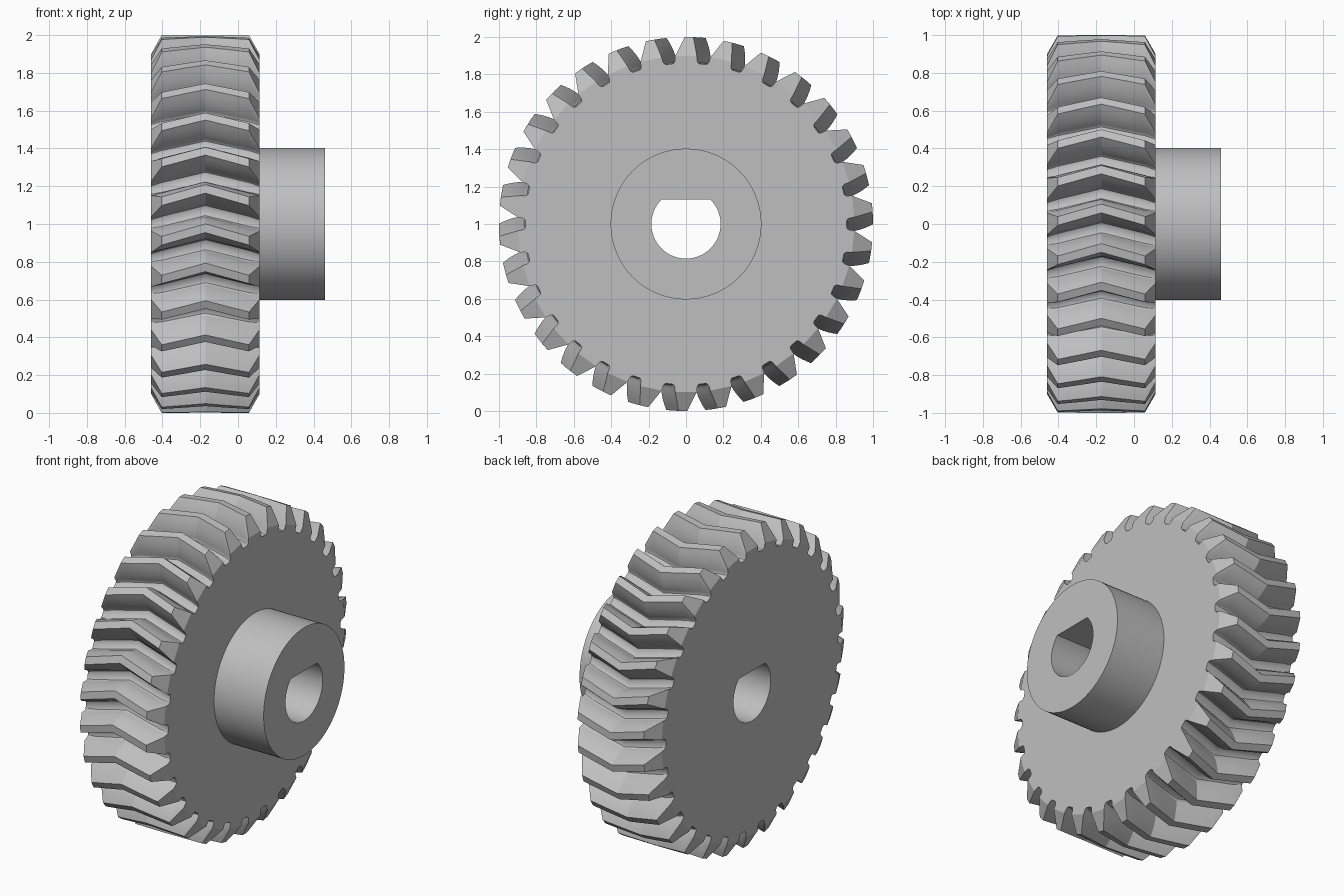
import bpy, bmesh
from math import sin, cos, tan, acos, pi, radians

if "Cube" in bpy.data.objects:
    bpy.data.objects.remove(bpy.data.objects["Cube"])

TEETH = 30
MODULE = 2 / (TEETH + 2)
PITCH_R = TEETH * MODULE / 2
ROOT_R = PITCH_R - 1.25 * MODULE
BASE_R = PITCH_R * cos(radians(20))
MID_X, HALF_W, CHAMFER_W, FACE_R = -0.173, 0.288, 0.057, 0.9
HUB_R, HUB_END = 0.403, 0.461
BORE_R, FLAT_Z = 0.185, 0.13
TWIST = HALF_W * tan(radians(15)) / PITCH_R

steel = bpy.data.materials.new("grey steel")
steel.use_nodes = True
colour = (0.52, 0.52, 0.52, 1)
steel.diffuse_color = colour
steel.node_tree.nodes["Principled BSDF"].inputs["Base Color"].default_value = colour


def involute(angle):
    return tan(angle) - angle


def half_angle(r):
    """Half the angular tooth thickness at radius r, with a rounded root."""
    start = pi / (2 * TEETH) + involute(radians(20))
    if r >= BASE_R:
        return start - involute(acos(BASE_R / r))
    drop = (BASE_R - r) / (BASE_R - ROOT_R)
    return start + 0.021 * (1 - (1 - drop ** 2) ** 0.5)


def tooth_ring(x, tip_r):
    """Closed outline of all teeth at one station along the axle."""
    turn = pi / 2 - TWIST * (1 - abs(x - MID_X) / HALF_W)
    steps = [0, 0.04, 0.1, 0.16, 0.3, 0.48, 0.66, 0.83, 1]
    radii = [ROOT_R + s * (tip_r - ROOT_R) for s in steps]
    flank = [(-half_angle(r), r) for r in radii]
    outline = flank + [(-a, r) for a, r in reversed(flank)]
    return [(x, r * cos(turn + a + 2 * pi * i / TEETH),
             1 + r * sin(turn + a + 2 * pi * i / TEETH))
            for i in range(TEETH) for a, r in outline]


def circle_ring(x, radius, count=96):
    return [(x, radius * cos(2 * pi * i / count), 1 + radius * sin(2 * pi * i / count))
            for i in range(count)]


def bore_ring(x):
    """Circle with its top cut off flat."""
    start = pi - math_flat
    sweep = pi + 2 * math_flat
    return [(x, BORE_R * cos(start + sweep * i / 64), 1 + BORE_R * sin(start + sweep * i / 64))
            for i in range(65)]


math_flat = pi / 2 - acos(FLAT_Z / BORE_R)


def loft(name, rings):
    """Skin a row of equal rings and cap both ends."""
    bm = bmesh.new()
    loops = [[bm.verts.new(p) for p in ring] for ring in rings]
    n = len(loops[0])
    for a, b in zip(loops, loops[1:]):
        for i in range(n):
            j = (i + 1) % n
            bm.faces.new((a[i], a[j], b[j], b[i]))
    bm.faces.new(loops[0])
    bm.faces.new(loops[-1])
    bmesh.ops.recalc_face_normals(bm, faces=bm.faces)
    mesh = bpy.data.meshes.new(name)
    bm.to_mesh(mesh)
    bm.free()
    mesh.materials.append(steel)
    obj = bpy.data.objects.new(name, mesh)
    bpy.context.collection.objects.link(obj)
    return obj


# Double helical toothed wheel with chamfered rims
inner = HALF_W - CHAMFER_W
stations = [(-HALF_W, FACE_R), (-inner, 1), (-inner / 2, 1), (0, 1),
            (inner / 2, 1), (inner, 1), (HALF_W, FACE_R)]
wheel = loft("toothed_wheel", [tooth_ring(MID_X + dx, r) for dx, r in stations])

# Round hub on the left side
hub = loft("hub", [circle_ring(MID_X + HALF_W, HUB_R), circle_ring(HUB_END, HUB_R)])

# D-shaped axle bore through both parts
cutter = loft("bore_cutter", [bore_ring(-1), bore_ring(1)])
cutter.hide_render = True
for obj in (wheel, hub):
    bpy.ops.object.select_all(action="DESELECT")
    obj.select_set(True)
    bpy.context.view_layer.objects.active = obj
    cut = obj.modifiers.new("bore", "BOOLEAN")
    cut.operation = "DIFFERENCE"
    cut.solver = "EXACT"
    cut.object = cutter
    bpy.ops.object.modifier_apply(modifier=cut.name)
    bpy.ops.object.shade_smooth_by_angle(angle=radians(25))
bpy.data.objects.remove(cutter)
